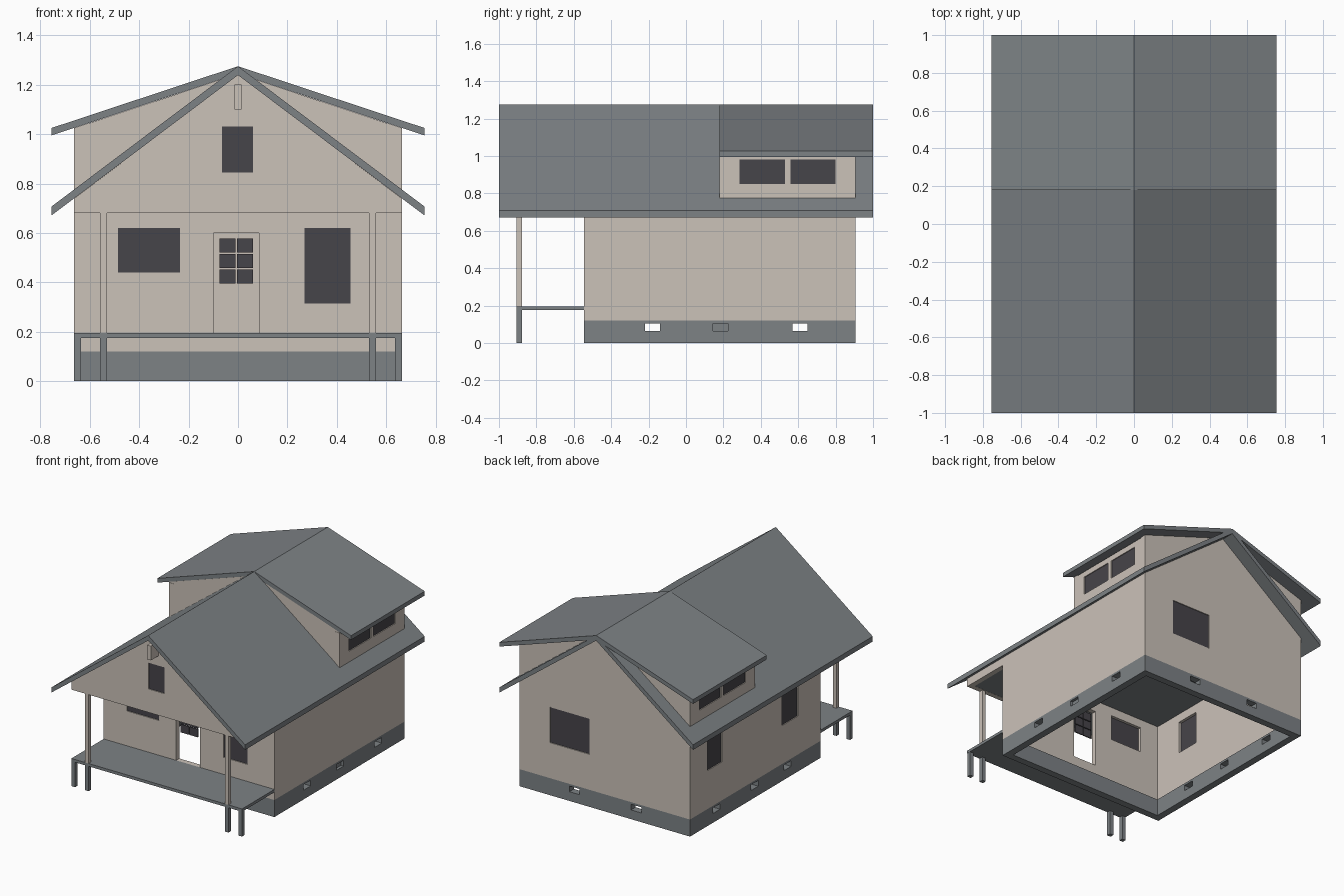
import bpy, bmesh
from mathutils import Vector

if "Cube" in bpy.data.objects:
    bpy.data.objects.remove(bpy.data.objects["Cube"])


def material(name, rgb):
    m = bpy.data.materials.new(name)
    m.diffuse_color = (*rgb, 1)
    m.use_nodes = True
    m.node_tree.nodes["Principled BSDF"].inputs["Base Color"].default_value = m.diffuse_color
    return m


TAN = material("tan_siding", (0.60, 0.54, 0.485))
GRAY = material("slate_gray", (0.205, 0.223, 0.235))
DARK = material("dark_glass", (0.062, 0.058, 0.068))
T = 0.035          # wall thickness
W = 0.665          # half width of the house
Y0, Y1 = -0.545, 0.905   # front and back walls
PORCH = -0.905     # front of the porch


def prism(name, axis, a, b, pts, mat):
    """Extrude a (horizontal, z) outline from a to b along axis x or y."""
    bm = bmesh.new()
    place = (lambda u, z, d: (d, u, z)) if axis == 'x' else (lambda u, z, d: (u, d, z))
    face = bm.faces.new([bm.verts.new(place(u, z, a)) for u, z in pts])
    ext = bmesh.ops.extrude_face_region(bm, geom=[face])
    verts = [v for v in ext['geom'] if isinstance(v, bmesh.types.BMVert)]
    bmesh.ops.translate(bm, verts=verts, vec=Vector(place(0, 0, b - a)))
    bmesh.ops.recalc_face_normals(bm, faces=bm.faces)
    me = bpy.data.meshes.new(name)
    bm.to_mesh(me)
    bm.free()
    me.materials.append(mat)
    ob = bpy.data.objects.new(name, me)
    bpy.context.collection.objects.link(ob)
    return ob


def box(name, x0, x1, y0, y1, z0, z1, mat):
    return prism(name, 'y', y0, y1, [(x0, z0), (x1, z0), (x1, z1), (x0, z1)], mat)


def cut(ob, boxes):
    """Subtract boxes and bake the result into the mesh."""
    cutters = [box("cutter", *b, ob.data.materials[0]) for b in boxes]
    for c in cutters:
        c.hide_render = True
        mod = ob.modifiers.new("cut", 'BOOLEAN')
        mod.operation, mod.solver, mod.object = 'DIFFERENCE', 'EXACT', c
    bpy.context.view_layer.update()
    dg = bpy.context.evaluated_depsgraph_get()
    me = bpy.data.meshes.new_from_object(ob.evaluated_get(dg))
    ob.modifiers.clear()
    ob.data = me
    for c in cutters:
        bpy.data.objects.remove(c)


def wall(name, axis, outer, inward, pts, windows, openings=()):
    """Wall plate with glazed windows, rectangles given as (u0, u1, z0, z1)."""
    ob = prism(name, axis, outer, outer + inward * T, pts, TAN)

    def span(rect, d0, d1):
        u0, u1, z0, z1 = rect
        d = sorted((outer + inward * d0, outer + inward * d1))
        return (*d, u0, u1, z0, z1) if axis == 'x' else (u0, u1, *d, z0, z1)

    holes = list(windows) + list(openings)
    if holes:
        cut(ob, [span(r, -0.02, T + 0.02) for r in holes])
    for i, r in enumerate(windows):
        box(f"{name}_window_{i + 1}", *span(r, 0.006, 0.015), DARK)


# Hollow foundation with vents
foundation = box("foundation", -W, W, Y0, Y1, 0, 0.12, GRAY)
vents = [(-W + 0.05, W - 0.05, Y0 + 0.05, Y1 - 0.05, -0.1, 0.3)]
for y in (-0.18, 0.185, 0.61):
    depth = 0.02 if y == 0.185 else 0.1    # the middle right vent is blind
    vents.append((W - depth, W + 0.1, y - 0.04, y + 0.04, 0.065, 0.105))
    vents.append((-W - 0.1, -W + 0.1, y - 0.04, y + 0.04, 0.065, 0.105))
for x in (-0.245, 0.235):
    vents.append((x - 0.04, x + 0.04, Y1 - 0.1, Y1 + 0.1, 0.065, 0.105))
cut(foundation, vents)

# Front wall with an open doorway
wall("front_wall", 'y', Y0, 1, [(-W, 0.12), (W, 0.12), (W, 0.69), (-W, 0.69)],
     [(-0.485, -0.235, 0.44, 0.62), (0.27, 0.455, 0.315, 0.62)],
     [(-0.10, 0.085, 0.195, 0.60)])

# Six door panes
for i in range(2):
    for j in range(3):
        x, z = -0.075 + i * 0.07, 0.395 + j * 0.0625
        box("door_pane", x, x + 0.065, Y0 + 0.012, Y0 + 0.02, z, z + 0.057, DARK)

# Gable above the porch
wall("front_gable", 'y', PORCH, 1,
     [(-W, 0.68), (W, 0.68), (W, 0.738), (0, 1.24), (-W, 0.738)],
     [(-0.065, 0.06, 0.845, 1.03)])

# Back wall reaching up to the dormer roof
wall("back_wall", 'y', Y1, -1,
     [(-W, 0.12), (W, 0.12), (W, 1.024), (0, 1.244), (-W, 1.024)],
     [(0.12, 0.425, 0.37, 0.62)])

# Side walls including the dormer sides
side = [(PORCH, 0.68), (Y0, 0.68), (Y0, 0.12), (Y1, 0.12),
        (Y1, 1.02), (0.18, 1.02), (0.18, 0.738), (PORCH, 0.738)]
dormer_windows = [(0.285, 0.53, 0.85, 0.98), (0.56, 0.80, 0.85, 0.98)]
wall("right_wall", 'x', W, -1, side, dormer_windows)
wall("left_wall", 'x', -W, 1, side,
     dormer_windows + [(0.55, 0.71, 0.39, 0.62), (-0.295, -0.12, 0.39, 0.62)])

# Dormer cheeks
for s, label in ((1, "right"), (-1, "left")):
    prism(f"{label}_dormer_cheek", 'y', 0.182, 0.182 + T,
          [(0, 1.24), (s * W, 0.745), (s * W, 1.024), (0, 1.244)], TAN)


# Roofs as folded slabs
def roof(name, y0, eave, thick):
    e = 0.755
    prism(name, 'y', y0, 1, [(-e, eave), (0, 1.275), (e, eave), (e, eave - thick),
                             (0, 1.275 - thick), (-e, eave - thick)], GRAY)


roof("main_roof", -1, 0.707, 0.036)
roof("dormer_roof", 0.18, 1.025, 0.03)

# Ceiling slab and ridge beam
box("ceiling", -W + 0.005, W - 0.005, PORCH + 0.005, Y1 - 0.005, 0.681, 0.70, GRAY)
box("ridge_beam", -0.015, 0.015, -0.99, Y1 - 0.02, 1.10, 1.20, TAN)

# Porch deck, legs and posts
box("porch_deck", -W, W, PORCH, Y0, 0.175, 0.195, GRAY)
for s in (-1, 1):
    for x in (0.545, 0.65):
        box("porch_leg", s * x - 0.014, s * x + 0.014, PORCH, PORCH + 0.028, 0, 0.175, GRAY)
    box("porch_post", s * 0.545 - 0.014, s * 0.545 + 0.014, PORCH, PORCH + 0.028,
        0.195, 0.685, TAN)
